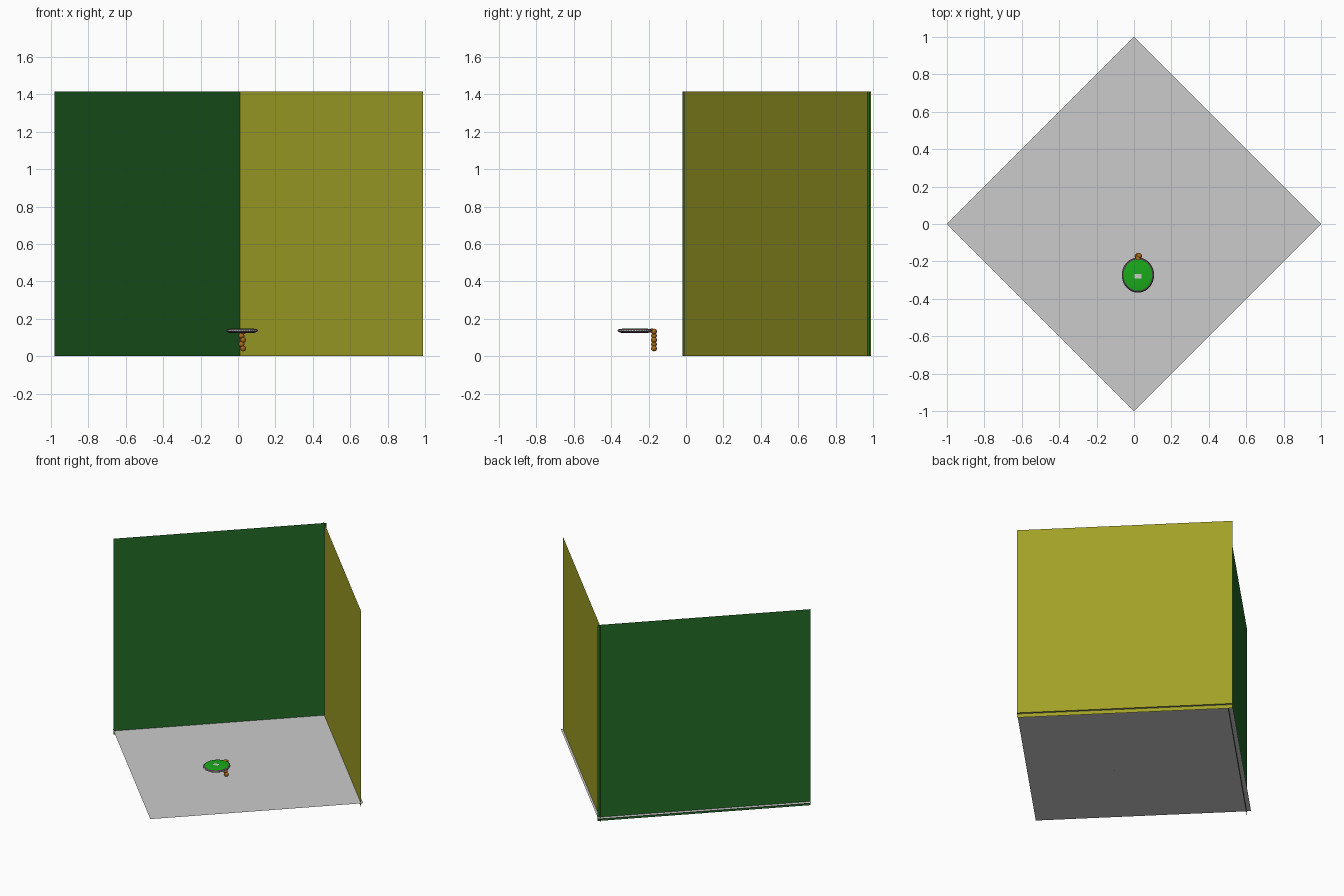
import bpy, bmesh, math
from mathutils import Vector

if "Cube" in bpy.data.objects:
    bpy.data.objects.remove(bpy.data.objects["Cube"])


def paint(obj, name, rgb):
    mat = bpy.data.materials.get(name) or bpy.data.materials.new(name)
    mat.diffuse_color = (*rgb, 1)
    mat.use_nodes = True
    mat.node_tree.nodes["Principled BSDF"].inputs["Base Color"].default_value = mat.diffuse_color
    obj.data.materials.append(mat)


def quad(name, corners):
    mesh = bpy.data.meshes.new(name)
    mesh.from_pydata(corners, [], [(0, 1, 2, 3)])
    obj = bpy.data.objects.new(name, mesh)
    bpy.context.collection.objects.link(obj)
    return obj


def wall(name, a, b, height):
    return quad(name, [(*a, 0), (*b, 0), (*b, height), (*a, height)])


def lathe(name, profile, center, stretch_y, steps=40):
    bm = bmesh.new()
    verts = [bm.verts.new((r, 0, z)) for r, z in profile]
    edges = [bm.edges.new(p) for p in zip(verts, verts[1:])]
    bmesh.ops.spin(bm, geom=verts + edges, cent=(0, 0, 0), axis=(0, 0, 1),
                   angle=math.tau, steps=steps)
    bmesh.ops.remove_doubles(bm, verts=bm.verts, dist=1e-5)
    bmesh.ops.recalc_face_normals(bm, faces=bm.faces)
    for v in bm.verts:
        v.co = Vector((v.co.x, v.co.y * stretch_y, v.co.z)) + Vector(center)
    for f in bm.faces:
        f.smooth = True
    mesh = bpy.data.meshes.new(name)
    bm.to_mesh(mesh)
    bm.free()
    obj = bpy.data.objects.new(name, mesh)
    bpy.context.collection.objects.link(obj)
    return obj


# Floor and the two walls, which overlap slightly at the back corner
FLOOR_Z = 0.027
quad("floor", [(-1, 0, FLOOR_Z), (0, -1, FLOOR_Z), (1, 0, FLOOR_Z), (0, 1, FLOOR_Z)])
green_wall = wall("green_wall", (-0.98, -0.02), (0.02, 0.98), 1.415)
paint(green_wall, "wall_green", (0.017, 0.15, 0.02))
yellow_wall = wall("yellow_wall", (0.99, -0.01), (-0.01, 0.99), 1.415)
paint(yellow_wall, "wall_yellow", (0.36, 0.36, 0.02))

# Pendant: rounded dark case, grey band, green face, pale inset
CX, CY, CZ = 0.021, -0.273, 0.136
case = lathe("case", [(0, -0.013), (0.055, -0.013), (0.074, -0.009), (0.084, -0.002),
                      (0.085, 0.003), (0.081, 0.008), (0.074, 0.009), (0.07, 0.006), (0, 0.006)],
             (CX, CY, CZ), 1.09)
paint(case, "dark_plum", (0.07, 0.045, 0.065))
lathe("band", [(0.081, -0.002), (0.0865, -0.001), (0.0865, 0.003), (0.081, 0.005)],
      (CX, CY, CZ), 1.09)
face = lathe("face", [(0.077, 0.009), (0.06, 0.0115), (0.03, 0.013), (0, 0.0135)],
             (CX, CY, CZ), 1.09)
paint(face, "face_green", (0.01, 0.4, 0.01))
z = CZ + 0.0155
quad("inset", [(CX - 0.018, CY - 0.019, z), (CX + 0.018, CY - 0.019, z),
               (CX + 0.018, CY + 0.007, z), (CX - 0.018, CY + 0.007, z)])

# Beaded tail: a bead at the rim, then a string of beads down to the floor
beads = [(0.022, -0.183, 0.137)] + [
    (0.023 + 0.004 * (-1) ** i, -0.171, 0.132 - i * 0.0226) for i in range(5)]
for i, p in enumerate(beads):
    bpy.ops.mesh.primitive_uv_sphere_add(segments=16, ring_count=10, radius=0.0155, location=p)
    bead = bpy.context.object
    bead.name = f"bead_{i + 1}"
    if i == 0:
        bead.scale.z = 0.7
    bpy.ops.object.shade_smooth()
    paint(bead, "bead_orange", (0.4, 0.14, 0.01))
